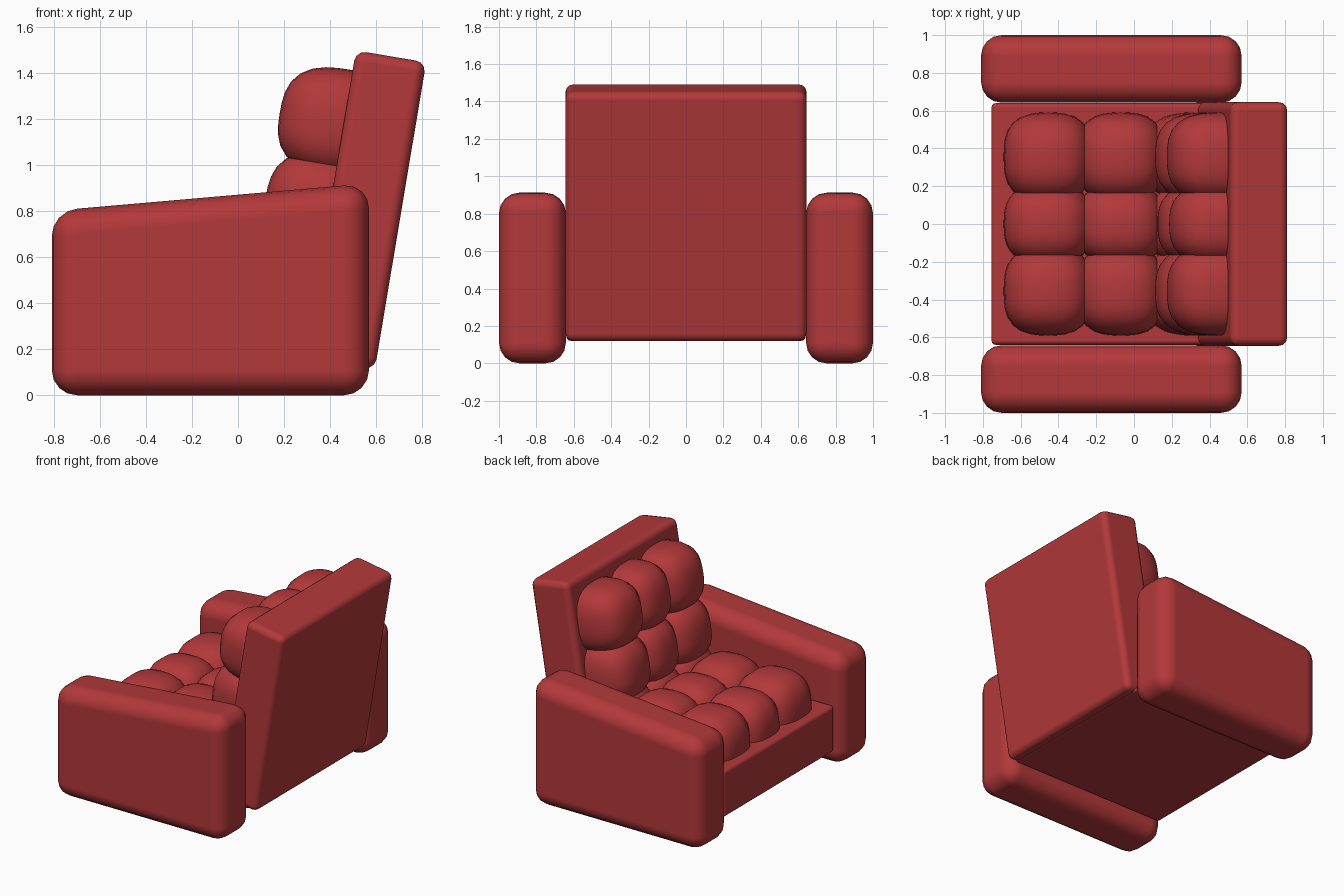
import bpy, bmesh, math
from mathutils import Matrix, Vector

if "Cube" in bpy.data.objects:
    bpy.data.objects.remove(bpy.data.objects["Cube"])

red = bpy.data.materials.new("red_upholstery")
red.diffuse_color = (0.45, 0.04, 0.042, 1)
red.use_nodes = True
red.node_tree.nodes["Principled BSDF"].inputs["Base Color"].default_value = red.diffuse_color


def finish(bm, name, matrix=Matrix(), bevel=0, segments=3):
    bmesh.ops.recalc_face_normals(bm, faces=bm.faces[:])
    me = bpy.data.meshes.new(name)
    bm.to_mesh(me)
    bm.free()
    me.materials.append(red)
    ob = bpy.data.objects.new(name, me)
    bpy.context.collection.objects.link(ob)
    ob.matrix_world = matrix
    me.polygons.foreach_set("use_smooth", [True] * len(me.polygons))
    if bevel:
        mod = ob.modifiers.new("soft_edges", "BEVEL")
        mod.width, mod.segments = bevel, segments
        mod.limit_method = "NONE"
        mod.harden_normals = True
    return ob


def prism(name, profile, y0, y1, **kw):
    """Join an x-z outline at y0 to the same outline at y1."""
    bm = bmesh.new()
    a = [bm.verts.new((x, y0, z)) for x, z in profile]
    b = [bm.verts.new((x, y1, z)) for x, z in profile]
    bm.faces.new(a)
    bm.faces.new(b[::-1])
    for i in range(len(a)):
        j = (i + 1) % len(a)
        bm.faces.new((a[i], b[i], b[j], a[j]))
    return finish(bm, name, **kw)


def tufted_cushion(name, rows, matrix):
    """Overlapping pillow lobes, lying on z = 0; rows are lobe centres in x."""
    # One rounded cube, with points on a unit superellipsoid
    n = 8
    bm = bmesh.new()
    for cx in rows:
        for cy, hy, hz in ((-0.355, 0.235, 0.275), (0, 0.21, 0.262), (0.355, 0.235, 0.275)):
            grid = {}

            def vert(key):
                if key not in grid:
                    p = Vector([math.tan((2 * k / n - 1) * math.pi / 4) for k in key])
                    p /= sum(abs(c) ** 2.8 for c in p) ** (1 / 2.8)
                    z = p.z * (hz if p.z > 0 else 0.05)
                    grid[key] = bm.verts.new((cx + p.x * 0.235, cy + p.y * hy, z))
                return grid[key]

            for axis in range(3):
                for side in (0, n):
                    for i in range(n):
                        for j in range(n):
                            quad = []
                            for u, v in ((i, j), (i + 1, j), (i + 1, j + 1), (i, j + 1)):
                                key = [u, v]
                                key.insert(axis, side)
                                quad.append(vert(tuple(key)))
                            bm.faces.new(quad)
    return finish(bm, name, matrix)


# Arms, tops rising toward the back
arm = [(-0.81, 0), (0.57, 0), (0.57, 0.922), (-0.81, 0.802)]
prism("left_arm", arm, -1.0, -0.642, bevel=0.11, segments=4)
prism("right_arm", arm, 0.642, 1.0, bevel=0.11, segments=4)

# Seat base
prism("seat_base", [(-0.755, 0.12), (0.53, 0.12), (0.53, 0.46), (-0.755, 0.46)],
      -0.64, 0.64, bevel=0.025)

# Leaning back panel
lean = math.radians(9.5)
up = Vector((math.sin(lean), math.cos(lean)))
out = Vector((-math.cos(lean), math.sin(lean)))
heel = Vector((0.595, 0.112))
back = [heel, heel + up * 1.355, heel + up * 1.355 + out * 0.31, heel + out * 0.31]
prism("back_panel", back, -0.645, 0.645, bevel=0.045)

# Tufted cushions on the seat and the back
tufted_cushion("seat_cushion", (-0.455, -0.07, 0.315), Matrix.Translation((0, 0, 0.46)))
frame = Matrix(((up.x, 0, out.x, 0.255), (0, 1, 0, 0), (up.y, 0, out.y, 0), (0, 0, 0, 1)))
tufted_cushion("back_cushion", (0.45, 0.825, 1.2), frame)
